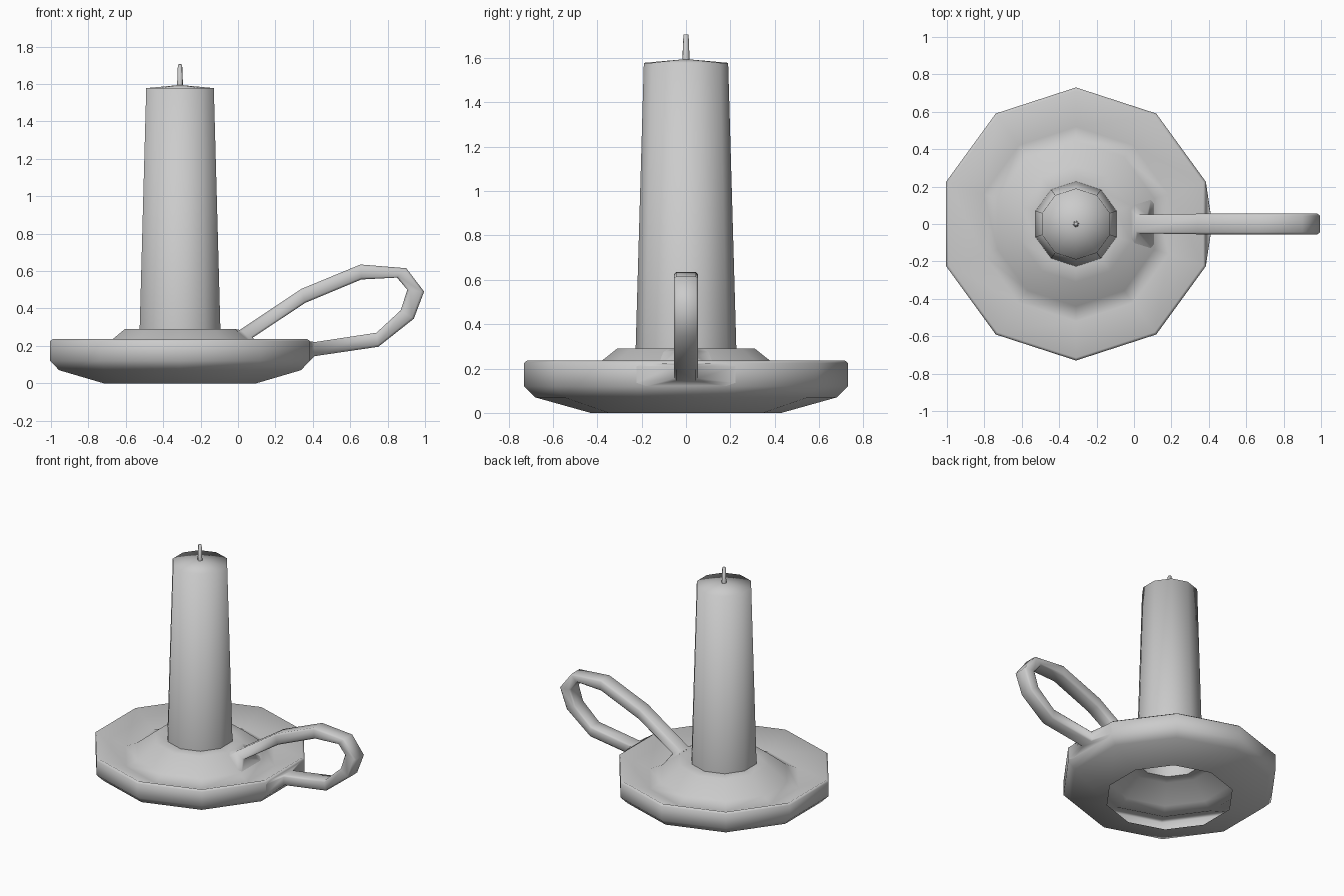
import bpy, bmesh, math

if "Cube" in bpy.data.objects:
    bpy.data.objects.remove(bpy.data.objects["Cube"])

CX = -0.31   # axis of dish and candle


def finish(name, bm):
    bmesh.ops.remove_doubles(bm, verts=bm.verts, dist=0.0005)
    bmesh.ops.recalc_face_normals(bm, faces=bm.faces)
    for f in bm.faces:
        f.smooth = True
    me = bpy.data.meshes.new(name)
    bm.to_mesh(me)
    bm.free()
    ob = bpy.data.objects.new(name, me)
    bpy.context.collection.objects.link(ob)
    return ob


def bridge(bm, rings):
    for a, b in zip(rings, rings[1:]):
        n = len(a)
        for i in range(n):
            j = (i + 1) % n
            bm.faces.new((a[i], a[j], b[j], b[i]))


def turned(name, profile, sides=10, tip=None):
    """Ring profile (r, z) turned about the candle axis, corners at 18 degrees."""
    bm = bmesh.new()
    angles = [math.radians(18) + 2 * math.pi * i / sides for i in range(sides)]
    rings = [[bm.verts.new((CX + r * math.cos(a), r * math.sin(a), z)) for a in angles]
             for r, z in profile]
    bridge(bm, rings)
    if tip is not None:
        top = bm.verts.new((CX, 0, tip))
        last = rings[-1]
        for i in range(sides):
            bm.faces.new((last[i], last[(i + 1) % sides], top))
    return finish(name, bm)


# Open-bottomed dish with rolled rim, trough and raised collar
turned("dish", [(0.43, 0.0), (0.68, 0.07), (0.73, 0.12), (0.73, 0.225), (0.715, 0.237),
                (0.52, 0.15), (0.44, 0.187), (0.31, 0.29), (0.227, 0.29)])

# Hollow tapered candle with a shallow cone top
turned("candle", [(0.227, 0.29), (0.19, 1.578)], tip=1.595)

# Wick
turned("wick", [(0.017, 1.585), (0.012, 1.705)], sides=6, tip=1.706)

# Looped handle: (outer x, z), (inner x, z), outer and inner half width
W = 0.055
sections = [
    ((-0.015, 0.29), (0.108, 0.187), 0.096, 0.136),   # flare on the collar
    ((0.01, 0.285), (0.08, 0.245), 0.05, 0.05),
    ((0.34, 0.505), (0.36, 0.43), W, W),
    ((0.655, 0.635), (0.66, 0.555), W, W),
    ((0.90, 0.615), (0.85, 0.565), W, W),
    ((0.995, 0.49), (0.905, 0.50), W, W),
    ((0.94, 0.345), (0.87, 0.39), W, W),
    ((0.75, 0.195), (0.74, 0.27), W, W),
    ((0.41, 0.145), (0.41, 0.22), W, W),
    ((0.384, 0.12), (0.384, 0.225), 0.225, 0.225),    # flare on the dish wall
]
# Chamfered box section: (position outer->inner, width factor)
section = [(0, -0.8), (0, 0.8), (0.15, 1), (0.85, 1),
           (1, 0.8), (1, -0.8), (0.85, -1), (0.15, -1)]
bm = bmesh.new()
rings = []
for (ox, oz), (ix, iz), wo, wi in sections:
    rings.append([bm.verts.new((ox + (ix - ox) * t, (wo + (wi - wo) * t) * k, oz + (iz - oz) * t))
                  for t, k in section])
bridge(bm, rings)
finish("handle", bm)
